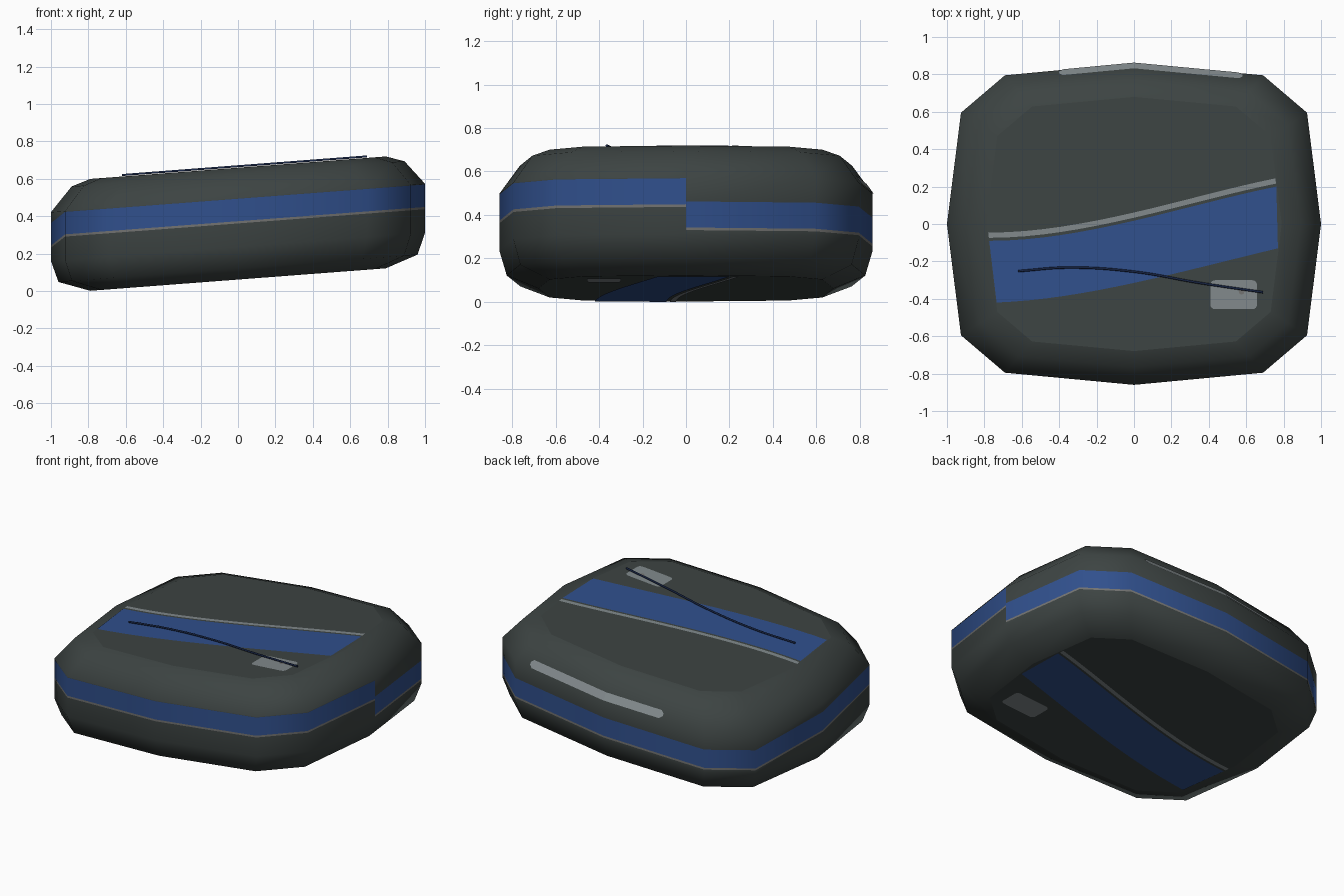
import bpy, bmesh, math
from mathutils import Vector

cube = bpy.data.objects.get("Cube")
if cube:
    bpy.data.objects.remove(cube, do_unlink=True)

SLOPE, MID = 0.076, 0.361      # the whole pouch leans upward along x
TOP, BOTTOM = 0.298, -0.3      # flat panels, measured from the middle
LIFT = 0.003                   # how far the plates sit off the body


def material(name, rgb):
    m = bpy.data.materials.new(name)
    m.use_nodes = True
    m.diffuse_color = (*rgb, 1)
    bsdf = m.node_tree.nodes["Principled BSDF"]
    bsdf.inputs["Base Color"].default_value = (*rgb, 1)
    bsdf.inputs["Roughness"].default_value = 0.8
    return m


charcoal = material("charcoal fabric", (0.046, 0.057, 0.055))
blue = material("blue fabric", (0.03, 0.08, 0.265))
trim = material("zip grey", (0.17, 0.17, 0.165))
silver = material("light grey", (0.22, 0.25, 0.26))
navy = material("navy cord", (0.012, 0.025, 0.08))


def lean(x, y, z):
    return Vector((x, y, z + MID + SLOPE * x))


def finish(name, bm, mats):
    mesh = bpy.data.meshes.new(name)
    bm.to_mesh(mesh)
    bm.free()
    for m in mats:
        mesh.materials.append(m)
    ob = bpy.data.objects.new(name, mesh)
    bpy.context.collection.objects.link(ob)
    return ob


def plate(name, loops, mat, facing):
    """Thin sheet made of polygons that all face one way."""
    bm = bmesh.new()
    for loop in loops:
        face = bm.faces.new([bm.verts.new(p) for p in loop])
        face.normal_update()
        if face.normal.dot(Vector(facing)) < 0:
            face.normal_flip()
    bmesh.ops.remove_doubles(bm, verts=bm.verts, dist=1e-5)
    return finish(name, bm, [mat])


def strip(name, edge_a, edge_b, mat, facing):
    plate(name, [(edge_a[i], edge_a[i + 1], edge_b[i + 1], edge_b[i])
                 for i in range(len(edge_a) - 1)], mat, facing)


# Body: twelve-sided outline, mirrored from one quarter, closed at the +x seam
quarter = [(1, 0), (0.925, 0.595), (0.69, 0.795)]
back_half = quarter + [(0, 0.86)] + [(-x, y) for x, y in reversed(quarter)]
outline = back_half + [(-x, -y) for x, y in back_half[1:]]
BAND, ZIP = 0.12, 0.012


def band_base(i):
    """The band is low at the back, climbs on the -x side, steps at the seam."""
    return -0.095 if i < 6 else (-0.042 if i == 6 else 0.012)


bm = bmesh.new()
columns = []
for i, (x, y) in enumerate(outline):
    base = band_base(i)
    rows = [(0.79, BOTTOM), (0.96, -0.24), (1, -0.125), (1, base - ZIP), (1, base),
            (1, base + BAND), (1, 0.136), (0.89, 0.265), (0.79, TOP)]
    columns.append([bm.verts.new(lean(x * s, y * s, z)) for s, z in rows])
for a, b in zip(columns, columns[1:]):
    for r in range(len(a) - 1):
        face = bm.faces.new((a[r], b[r], b[r + 1], a[r + 1]))
        face.smooth = True
        face.material_index = {3: 2, 4: 1}.get(r, 0)
bm.faces.new([c[-1] for c in columns[:-1]])
bm.faces.new([c[0] for c in reversed(columns[:-1])])
bmesh.ops.remove_doubles(bm, verts=bm.verts, dist=1e-5)
finish("pouch_body", bm, [charcoal, blue, trim])


# Curved panel, piping and badge, repeated on the top and the underside
def ease(t, a, b, slope_a, slope_b):
    return ((2 * t**3 - 3 * t**2 + 1) * a + (t**3 - 2 * t**2 + t) * slope_a
            + (3 * t**2 - 2 * t**3) * b + (t**3 - t**2) * slope_b)


def panel_edge(z, y_left, y_right, slope_a, slope_b, shift=0.0):
    points = []
    for i in range(17):
        t = i / 16
        y = ease(t, y_left, y_right, slope_a, slope_b) + shift
        points.append(lean((2 * t - 1) * (0.785 - 0.12 * abs(y)), y, z))
    return points


def rounded_rect(cx, cy, w, h, r, z):
    points = []
    for k, (sx, sy) in enumerate([(1, 1), (-1, 1), (-1, -1), (1, -1)]):
        for j in range(5):
            a = math.pi / 2 * (k + j / 4)
            points.append(lean(cx + sx * (w / 2 - r) + r * math.cos(a),
                               cy + sy * (h / 2 - r) + r * math.sin(a), z))
    return points


for side, z, up in (("top", TOP + LIFT, 1), ("bottom", BOTTOM - LIFT, -1)):
    facing = (0, 0, up)
    upper = (-0.09, 0.2, 0, 0.3)
    strip(side + "_blue_panel", panel_edge(z, *upper),
          panel_edge(z, -0.42, -0.13, 0.06, 0.38), blue, facing)
    strip(side + "_piping", panel_edge(z, *upper, 0.016),
          panel_edge(z, *upper, 0.044), silver, facing)
    plate(side + "_badge", [rounded_rect(0.533, -0.378, 0.25, 0.155, 0.025, z)],
          silver, facing)

# Label along the upper back edge
lower_edge, upper_edge = [], []
for x, inset in ((-0.4, 0.014), (-0.38, 0), (0, 0), (0.56, 0), (0.58, 0.014)):
    for edge, z in ((lower_edge, 0.136 + inset), (upper_edge, 0.178 - inset)):
        scale = 1 - (z - 0.136) * 0.11 / 0.129
        edge.append(lean(x, 0.86 * scale - 0.0942 * abs(x) + LIFT, z + LIFT))
strip("back_label", lower_edge, upper_edge, silver, (0, 1, 0.5))

# Cord lying across the top, with a small stud on the badge
curve = bpy.data.curves.new("pull_cord", "CURVE")
curve.dimensions = "3D"
curve.bevel_depth = 0.006
curve.bevel_resolution = 1
curve.use_fill_caps = True
curve.materials.append(navy)
path = [(-0.62, -0.252), (-0.35, -0.233), (0, -0.255), (0.35, -0.315), (0.69, -0.365)]
spline = curve.splines.new("BEZIER")
spline.bezier_points.add(len(path) - 1)
for point, (x, y) in zip(spline.bezier_points, path):
    point.co = lean(x, y, TOP + 0.008)
    point.handle_left_type = point.handle_right_type = "AUTO"
cord = bpy.data.objects.new("pull_cord", curve)
bpy.context.collection.objects.link(cord)

plate("cord_stud", [rounded_rect(0.575, -0.362, 0.03, 0.03, 0.015, TOP + 2 * LIFT)],
      trim, (0, 0, 1))
